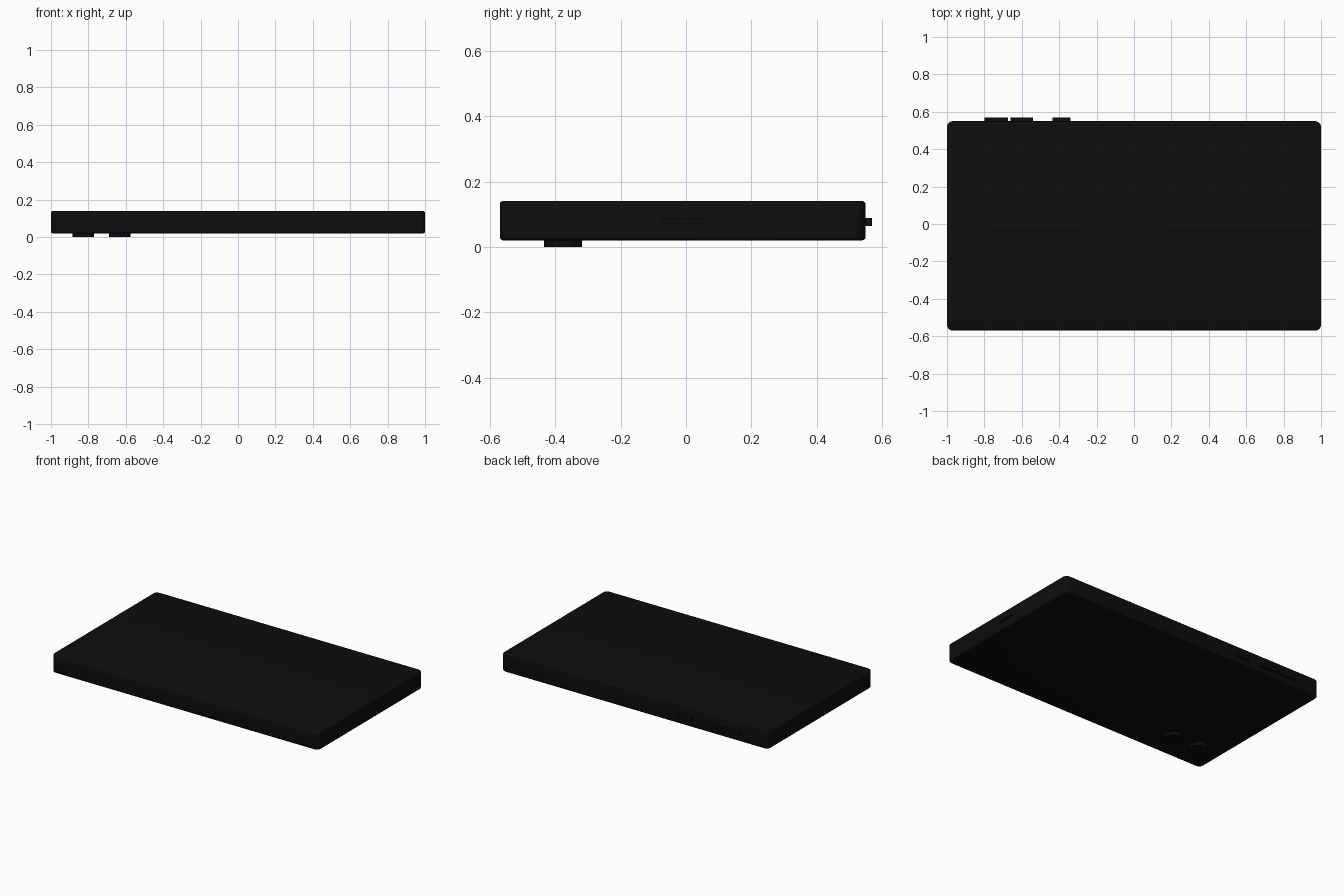
import bpy, bmesh
from mathutils import Matrix, Vector

if "Cube" in bpy.data.objects:
    bpy.data.objects.remove(bpy.data.objects["Cube"])

black = bpy.data.materials.new("black")
black.diffuse_color = (0.004, 0.004, 0.004, 1)
black.use_nodes = True
black.node_tree.nodes["Principled BSDF"].inputs["Base Color"].default_value = black.diffuse_color


def finish(name, bm):
    bmesh.ops.recalc_face_normals(bm, faces=bm.faces[:])
    me = bpy.data.meshes.new(name)
    bm.to_mesh(me)
    bm.free()
    ob = bpy.data.objects.new(name, me)
    bpy.context.collection.objects.link(ob)
    me.materials.append(black)
    return ob


def slab(name, lo, hi, axis, corner=0, rim=0):
    """Box with rounded corners along one axis and softened end rims."""
    lo, hi = Vector(lo), Vector(hi)
    bm = bmesh.new()
    bmesh.ops.create_cube(bm, size=1, matrix=Matrix.Translation((lo + hi) / 2)
                          @ Matrix.Diagonal((*(hi - lo), 1)))
    if corner:
        edges = [e for e in bm.edges
                 if abs(e.verts[0].co[axis] - e.verts[1].co[axis]) > 1e-5]
        bmesh.ops.bevel(bm, geom=edges, offset=corner, segments=6,
                        profile=0.5, affect='EDGES')
    if rim:
        edges = [e for e in bm.edges
                 if abs(e.verts[0].co[axis] - e.verts[1].co[axis]) < 1e-5]
        bmesh.ops.bevel(bm, geom=edges, offset=rim, segments=3,
                        profile=0.5, affect='EDGES')
    return finish(name, bm)


def smooth(ob):
    bpy.ops.object.select_all(action='DESELECT')
    ob.select_set(True)
    bpy.context.view_layer.objects.active = ob
    bpy.ops.object.shade_smooth_by_angle()


# Phone body, lying screen up
body = slab("phone_body", (-1, -0.57, 0.02), (1, 0.55, 0.14), 2, 0.032, 0.01)
smooth(body)

# Charging port recess in the right end
port = slab("port_cutter", (0.975, -0.078, 0.073), (1.05, 0.048, 0.087), 0, 0.005)
port.hide_render = True
port.hide_viewport = True
cut = body.modifiers.new("charging_port", 'BOOLEAN')
cut.object = port
cut.solver = 'EXACT'

# Side buttons on the long back edge
for name, x0, x1 in (("volume_down_button", -0.80, -0.675),
                     ("volume_up_button", -0.66, -0.54),
                     ("power_button", -0.437, -0.34)):
    slab(name, (x0, 0.54, 0.064), (x1, 0.57, 0.088), 1)

# Round camera lenses on the underside
for i, x in enumerate((-0.828, -0.632)):
    bm = bmesh.new()
    bmesh.ops.create_cone(bm, cap_ends=True, segments=32, radius1=0.058,
                          radius2=0.058, depth=0.03,
                          matrix=Matrix.Translation((x, -0.377, 0.015)))
    smooth(finish(f"camera_lens_{i + 1}", bm))
